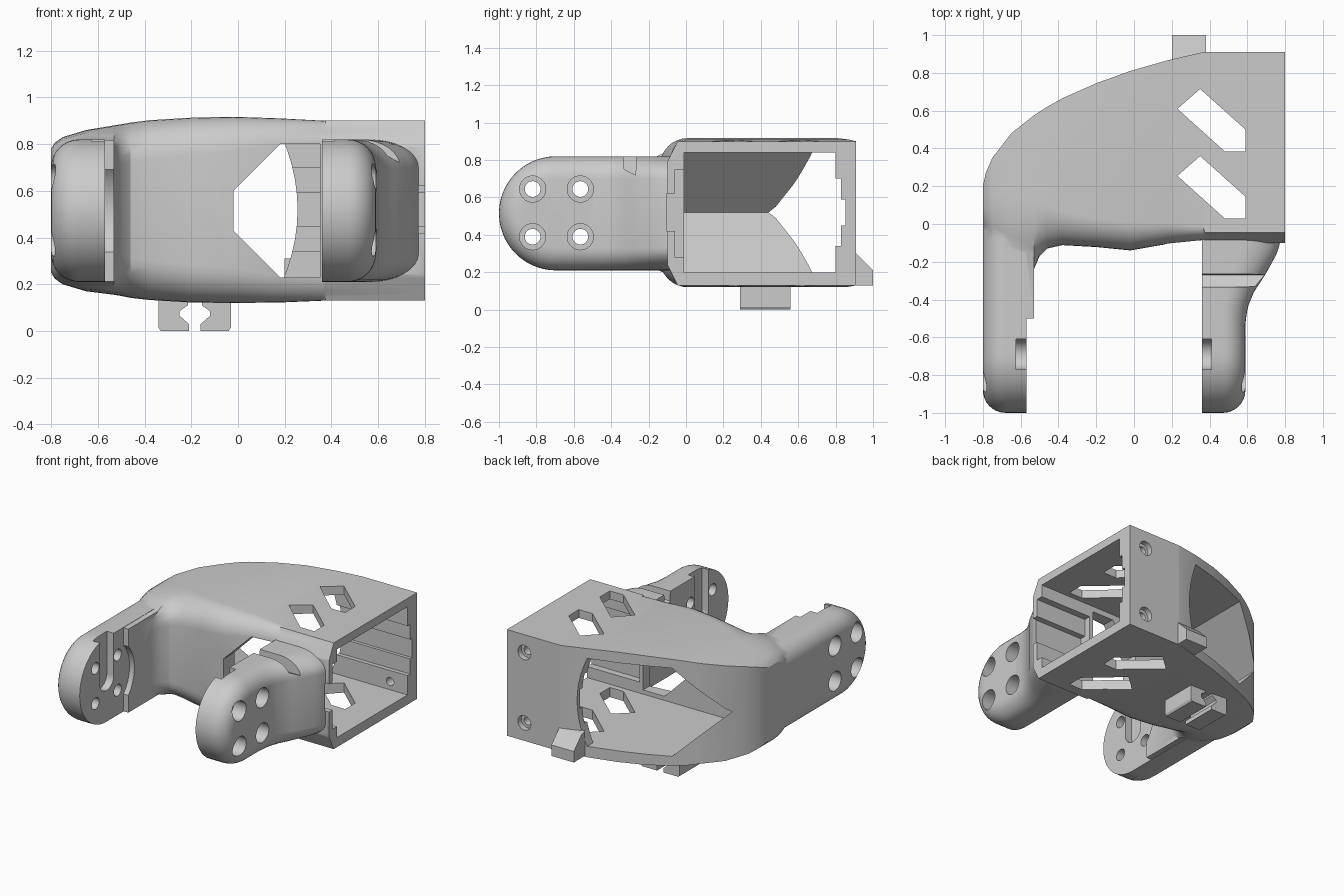
import bpy, bmesh
from math import sin, cos, pi

if "Cube" in bpy.data.objects:
    bpy.data.objects.remove(bpy.data.objects["Cube"])

ZC = 0.515  # height of the symmetry plane


def obj(name, bm):
    bmesh.ops.recalc_face_normals(bm, faces=bm.faces[:])
    if bm.calc_volume(signed=True) < 0:
        bmesh.ops.reverse_faces(bm, faces=bm.faces[:])
    me = bpy.data.meshes.new(name)
    bm.to_mesh(me)
    bm.free()
    o = bpy.data.objects.new(name, me)
    bpy.context.collection.objects.link(o)
    return o


def prism(name, pts, axis, a, b):
    """Extrude a 2D outline along an axis: x -> (y,z), y -> (x,z), z -> (x,y)."""
    place = {'x': lambda p, h: (h, p[0], p[1]),
             'y': lambda p, h: (p[0], h, p[1]),
             'z': lambda p, h: (p[0], p[1], h)}[axis]
    bm = bmesh.new()
    lo = [bm.verts.new(place(p, a)) for p in pts]
    hi = [bm.verts.new(place(p, b)) for p in pts]
    bm.faces.new(lo)
    bm.faces.new(hi)
    for i in range(len(pts)):
        j = (i + 1) % len(pts)
        bm.faces.new((lo[i], lo[j], hi[j], hi[i]))
    return obj(name, bm)


def box(name, x, y, z):
    return prism(name, [(x[0], y[0]), (x[1], y[0]), (x[1], y[1]), (x[0], y[1])], 'z', *z)


def cyl(name, u, v, r, axis, a, b, n=32):
    pts = [(u + r * cos(2 * pi * i / n), v + r * sin(2 * pi * i / n)) for i in range(n)]
    return prism(name, pts, axis, a, b)


def volume(me):
    bm = bmesh.new()
    bm.from_mesh(me)
    v = bm.calc_volume(signed=True)
    bm.free()
    return v


def boolean(target, tool, op):
    """Apply a boolean; fall back to another solver if the volume is implausible."""
    v0 = volume(target.data)
    lo, hi = (0.995, 9) if op == 'UNION' else (0.15, 1.005)
    for solver, self_hit in (('EXACT', False), ('MANIFOLD', False), ('EXACT', True), ('FLOAT', False)):
        m = target.modifiers.new(op, 'BOOLEAN')
        m.operation, m.object, m.solver = op, tool, solver
        if solver == 'EXACT':
            m.use_self = m.use_hole_tolerant = self_hit
        bpy.context.view_layer.update()
        dg = bpy.context.evaluated_depsgraph_get()
        me = bpy.data.meshes.new_from_object(target.evaluated_get(dg))
        target.modifiers.clear()
        if len(me.polygons) > 5 and lo * v0 <= volume(me) <= hi * v0:
            target.data = me
            break
    bpy.data.objects.remove(tool)


def interp(table, x):
    for (x0, a), (x1, b) in zip(table, table[1:]):
        if x <= x1:
            return a + (b - a) * max(0, (x - x0) / (x1 - x0))
    return table[-1][1]


def shell():
    # x, front y, back y, bottom z, top z, front rounding depth and height, chamfer blend
    S = [(-0.80, 0.00, 0.20, 0.25, 0.78, 0.10, 0.10, 0),
         (-0.785, -0.05, 0.27, 0.225, 0.805, 0.18, 0.10, 0),
         (-0.75, -0.15, 0.35, 0.20, 0.83, 0.30, 0.12, 0),
         (-0.65, -0.24, 0.48, 0.17, 0.86, 0.40, 0.14, 0),
         (-0.53, -0.24, 0.575, 0.155, 0.88, 0.38, 0.16, 0),
         (-0.50, -0.17, 0.595, 0.15, 0.885, 0.30, 0.17, 0),
         (-0.46, -0.13, 0.62, 0.142, 0.892, 0.24, 0.17, 0),
         (-0.38, -0.112, 0.665, 0.133, 0.902, 0.18, 0.17, 0),
         (-0.20, -0.122, 0.745, 0.122, 0.913, 0.15, 0.16, 0),
         (-0.02, -0.14, 0.81, 0.12, 0.917, 0.15, 0.15, 0),
         (0.18, -0.105, 0.867, 0.122, 0.91, 0.11, 0.13, 0),
         (0.367, -0.085, 0.91, 0.13, 0.90, 0.07, 0.11, 0),
         (0.375, -0.10, 0.91, 0.13, 0.90, 0.055, 0.11, 1),
         (0.80, -0.10, 0.91, 0.13, 0.90, 0.055, 0.11, 1)]
    bm = bmesh.new()
    rings = []
    n = 8
    for x, yf, yb, zl, zh, ry, rz, c in S:
        q = []
        for k in range(n + 1):
            u = k / n
            s = sin(u * pi / 2) * (1 - c) + u * c
            w = (1 - cos(u * pi / 2)) * (1 - c) + u * c
            q.append((yf + ry * (1 - s), rz * w))
        pts = [(yb, zl)] + [(y, zl + d) for y, d in q]
        pts += [(y, zh - d) for y, d in reversed(q)] + [(yb, zh)]
        rings.append([bm.verts.new((x, y, z)) for y, z in pts])
    for r0, r1 in zip(rings, rings[1:]):
        for i in range(len(r0)):
            j = (i + 1) % len(r0)
            bm.faces.new((r0[i], r0[j], r1[j], r1[i]))
    bm.faces.new(rings[0])
    bm.faces.new(rings[-1])
    return obj("bracket_body", bm)


def arm(name, inner, side, y_end, flare):
    """Round-ended arm with a rolled outer edge; flare widens it towards the body."""
    R, yc, width, fil, n = 0.305, -0.695, 0.23, 0.12, 14
    layers = [(0, 0)] + [(width - fil + fil * sin(k * pi / 16), fil * (1 - cos(k * pi / 16)))
                         for k in range(9)]
    ys = [y_end + (yc - y_end) * k / 20 for k in range(20)]
    bm = bmesh.new()
    up, dn = [], []
    for off, d in layers:
        r = R - d
        prof = [(y, r) for y in ys]
        prof += [(yc - r * sin(a), r * cos(a)) for a in (pi / 2 * k / (n + 0.3) for k in range(n + 1))]
        u, v = [], []
        for y, h in prof:
            x = inner + side * off * (1 + interp(flare, y) / width)
            u.append(bm.verts.new((x, y, ZC + h)))
            v.append(bm.verts.new((x, y, ZC - h)))
        up.append(u)
        dn.append(v)
    m = len(up[0])
    for a, b, c, d in zip(up, up[1:], dn, dn[1:]):
        for i in range(m - 1):
            bm.faces.new((a[i], a[i + 1], b[i + 1], b[i]))
            bm.faces.new((c[i], c[i + 1], d[i + 1], d[i]))
        bm.faces.new((a[-1], b[-1], d[-1], c[-1]))
    for k in (0, -1):
        for i in range(m - 1):
            bm.faces.new((up[k][i], up[k][i + 1], dn[k][i + 1], dn[k][i]))
    bm.faces.new([u[0] for u in up] + [d[0] for d in reversed(dn)])
    return obj(name, bm)


# Solid body: shell, two arms and the raised pad on the left arm
body = shell()
boolean(body, arm("left_arm", -0.57, -1, 0.13, [(-1, 0), (1, 0)]), 'UNION')
flare = [(-1, 0), (-0.52, 0), (-0.44, 0.012), (-0.36, 0.045), (-0.26, 0.11),
         (-0.15, 0.17), (-0.05, 0.195), (0.1, 0.20)]
boolean(body, arm("right_arm", 0.36, 1, -0.03, flare), 'UNION')
pad = box("pad", (-0.62, -0.53), (-0.5, -0.08), (0.212, 0.818))
boolean(pad, cyl("pad_arc", -0.69, ZC, 0.26, 'x', -0.569, -0.5, 48), 'DIFFERENCE')
boolean(body, pad, 'UNION')

# Cavity with tapered end, plus front and back openings
wedge = [(-0.68, 0.52), (-0.36, 0.2), (0.9, 0.2), (0.9, 0.84), (-0.36, 0.84)]
cuts = [prism("cavity", wedge, 'y', -0.01, 0.80)]
arc = [(0.255 - 0.07 * (k / 5) ** 2, 0.52 + 0.0638 * k) for k in range(-5, 6)]
cuts.append(prism("back_opening", [(-0.361, 0.839), (-0.68, 0.52), (-0.361, 0.201)] + arc, 'y', 0.3, 1.2))
cuts.append(prism("front_opening", [(0.352, 0.23), (0.352, 0.80), (0.18, 0.80), (-0.02, 0.60),
                                    (-0.02, 0.43), (0.18, 0.23)], 'y', -0.3, 0.1))
# Stepped grooves along the inner walls
for y, z in [((0.7, 0.83), (0.34, 0.70)), ((0.7, 0.853), (0.45, 0.59)),
             ((-0.06, 0.1), (0.28, 0.75)), ((-0.103, 0.1), (0.42, 0.62))]:
    cuts.append(box("groove", (0.2 if y[0] > 0 else 0.38, 0.9), y, z))
# Slanted windows through top and bottom
for dy in (0, 0.355):
    w = [(0.23, 0.255), (0.35, 0.36), (0.59, 0.145), (0.59, 0.03), (0.48, 0.03)]
    cuts.append(prism("window", [(x, y + dy) for x, y in w], 'z', -0.2, 1.2))
# Screw holes through the arms with wide outer bores
for y in (-0.82, -0.565):
    for z in (0.39, 0.645):
        cuts.append(cyl("hole", y, z, 0.042, 'x', -0.9, 0.9))
        cuts.append(cyl("bore", y, z, 0.07, 'x', -0.9, -0.70))
        cuts.append(cyl("bore", y, z, 0.07, 'x', 0.49, 0.9))
# Keyhole slots on the inner arm faces, open at the top
slot = [(-0.69 + 0.08 * cos(a), ZC + 0.08 * sin(a)) for a in (pi + pi * k / 16 for k in range(17))]
slot += [(-0.61, 1.0), (-0.77, 1.0)]
cuts.append(prism("slot", slot, 'x', -0.625, -0.45))
cuts.append(prism("slot", slot, 'x', 0.3, 0.41))
# Cable notch across the right arm
cuts.append(prism("notch", [(-0.34, 0.9), (-0.33, 0.75), (-0.27, 0.72), (-0.26, 0.9)], 'x', 0.3, 0.85))
# Back wall screw holes
for z in (0.26, 0.77):
    cuts.append(cyl("back_hole", 0.66, z, 0.03, 'y', 0.7, 1.0))
    cuts.append(cyl("back_bore", 0.66, z, 0.052, 'y', 0.87, 1.0))
for c in cuts:
    boolean(body, c, 'DIFFERENCE')

# Pair of clip hooks underneath, wedge tab at the back
hook = [(0.155, 0.15), (0.155, 0.015), (0.145, 0.0), (0.025, 0.0), (0.025, 0.03),
        (0.065, 0.065), (0.065, 0.085), (0.03, 0.11), (0.03, 0.15)]
parts = [prism("clip_hook", [(-0.185 + s * x, z) for x, z in hook], 'y', 0.29, 0.56) for s in (-1, 1)]
parts.append(prism("back_tab", [(0.87, 0.31), (0.91, 0.30), (1.0, 0.21), (1.0, 0.13), (0.87, 0.13)],
                   'x', 0.2, 0.38))

bpy.ops.object.select_all(action='DESELECT')
for o in [body] + parts:
    o.select_set(True)
bpy.context.view_layer.objects.active = body
bpy.ops.object.shade_smooth_by_angle(angle=0.5)
